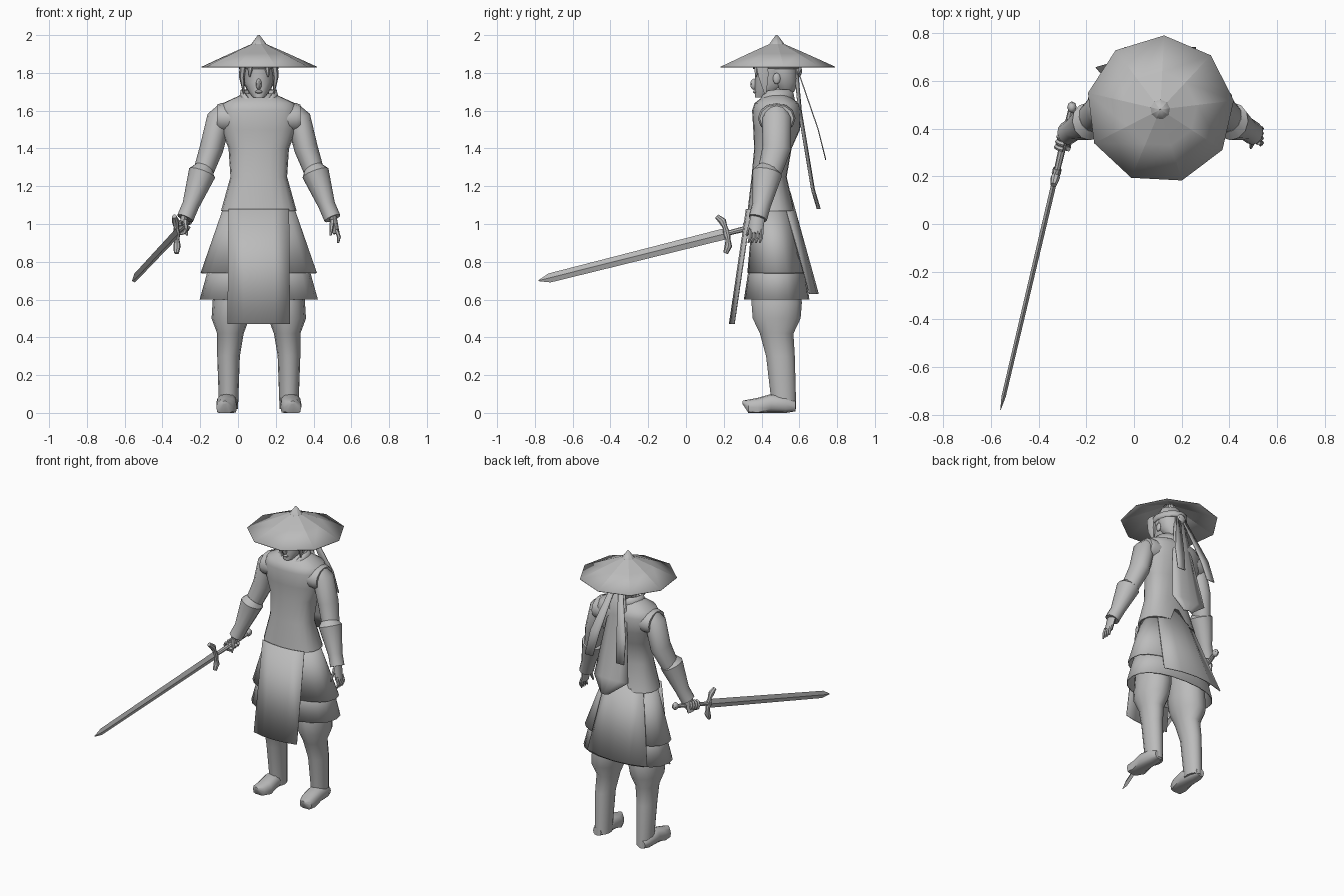
import bpy, bmesh, math
from mathutils import Vector, Matrix

# All parts are placed relative to the body's upright axis
BODY = Vector((.11, .48, 0))
X, Y, Z = Vector((1, 0, 0)), Vector((0, 1, 0)), Vector((0, 0, 1))

cube = bpy.data.objects.get("Cube")
if cube:
    bpy.data.objects.remove(cube, do_unlink=True)

grey = bpy.data.materials.new("clay_grey")
grey.use_nodes = True
grey.diffuse_color = (.5, .5, .5, 1)
grey.node_tree.nodes["Principled BSDF"].inputs["Base Color"].default_value = grey.diffuse_color


def finish(name, bm, thickness=0, angle=40):
    """Turn a bmesh into a shaded object, optionally with sheet thickness."""
    bmesh.ops.translate(bm, verts=bm.verts, vec=BODY)
    bmesh.ops.recalc_face_normals(bm, faces=bm.faces)
    mesh = bpy.data.meshes.new(name)
    bm.to_mesh(mesh)
    bm.free()
    mesh.materials.append(grey)
    mesh.polygons.foreach_set("use_smooth", [True] * len(mesh.polygons))
    mesh.set_sharp_from_angle(angle=math.radians(angle))
    obj = bpy.data.objects.new(name, mesh)
    bpy.context.collection.objects.link(obj)
    if thickness:
        solidify = obj.modifiers.new("thickness", "SOLIDIFY")
        solidify.thickness = thickness
        solidify.offset = 0


def skin(bm, rows, closed):
    """Bridge consecutive rows of vertices with quads."""
    for lower, upper in zip(rows, rows[1:]):
        count = len(lower)
        for k in range(count if closed else count - 1):
            j = (k + 1) % count
            bm.faces.new((lower[k], lower[j], upper[j], upper[k]))


def tube(name, sections, ratio=1, ref=Y, axis=None, sides=12, power=2, phase=0,
         thickness=0, angle=40):
    """Loft rings (x, y, z, radius) along a path; ratio widens them towards ref."""
    bm = bmesh.new()
    points = [Vector(section[:3]) for section in sections]
    rings = []
    for i, centre in enumerate(points):
        before, after = points[max(i - 1, 0)], points[min(i + 1, len(points) - 1)]
        tangent = axis or (after - before).normalized()
        u = ref.cross(tangent).normalized()
        v = tangent.cross(u) * ratio
        radius = sections[i][3]
        ring = []
        for k in range(sides):
            turn = math.tau * k / sides + phase
            c, s = [math.copysign(abs(w) ** (2 / power), w)
                    for w in (math.cos(turn), math.sin(turn))]
            spot = centre + (u * c + v * s) * radius
            spot.z = max(spot.z, 0)
            ring.append(bm.verts.new(spot))
        rings.append(ring)
    skin(bm, rings, True)
    if not thickness:
        bm.faces.new(rings[0])
        bm.faces.new(rings[-1])
    finish(name, bm, thickness, angle)


def upright(name, profile, **options):
    """Body-centred loft from (height, y, radius)."""
    tube(name, [(0, y, z, r) for z, y, r in profile], axis=Z, **options)


def sheet(name, rows, bow=0, columns=4):
    """Cloth strip from (x, y, z, half width); bow bends its side edges in y."""
    bm = bmesh.new()
    steps = [2 * c / columns - 1 for c in range(columns + 1)]
    skin(bm, [[bm.verts.new((x + k * w, y + bow * k * k, z)) for k in steps]
              for x, y, z, w in rows], False)
    finish(name, bm, thickness=.006)


def blob(name, centre, size):
    """Ellipsoid for small rounded details."""
    bm = bmesh.new()
    bmesh.ops.create_uvsphere(bm, u_segments=8, v_segments=6, radius=1,
                              matrix=Matrix.LocRotScale(Vector(centre), None, Vector(size)))
    finish(name, bm)


# Straw hat: nine-sided cone with a small spike
upright("hat", [(1.83, 0, .31), (1.9, 0, .155), (1.95, 0, .04), (2, 0, .002)],
        sides=9, phase=math.radians(87), thickness=.005, angle=8)

# Head, hair and headband
upright("neck", [(1.6, .01, .06), (1.76, 0, .05)])
upright("head", [(1.67, -.08, .03), (1.7, -.05, .055), (1.75, -.02, .08),
                 (1.87, -.01, .09), (1.92, 0, .05)], ratio=1.2, sides=14)
upright("hair", [(1.7, .05, .05), (1.75, .04, .09), (1.85, .02, .1), (1.92, 0, .06)], ratio=.85)
upright("headband", [(1.82, 0, .1), (1.86, 0, .1)], ratio=1.2, thickness=.008)
blob("headband_knot", (0, .11, 1.81), (.035, .025, .035))
blob("nose", (0, -.12, 1.74), (.015, .02, .03))
blob("lips", (0, -.11, 1.7), (.02, .015, .01))

# Sleeveless vest with a flared hem
upright("vest", [(1.07, -.03, .2), (1.25, -.04, .15), (1.4, -.02, .16), (1.5, 0, .2),
                 (1.6, 0, .21), (1.64, 0, .19), (1.69, 0, .08)],
        ratio=.62, sides=20, power=2.5)

# Standing collar, dipping to a V at the front
bm = bmesh.new()
lower, upper = [], []
for k in range(16):
    turn = math.tau * k / 16
    dip = max(0, -math.sin(turn)) ** 3
    for ring, r, z in ((lower, .105, 1.64 - dip * .05), (upper, .09, 1.71 - dip * .09)):
        ring.append(bm.verts.new((r * math.cos(turn), r * math.sin(turn) - .01, z)))
skin(bm, [lower, upper], True)
finish("collar", bm, thickness=.01)

# Layered skirt, hanging cloth panels and the wide ribbon behind
upright("skirt_upper", [(1.1, -.03, .18), (.74, 0, .305)],
        ratio=.5, sides=20, power=2.3, thickness=.006)
upright("skirt_lower", [(.85, 0, .24), (.6, 0, .31)],
        ratio=.55, sides=20, power=2.3, thickness=.006)
sheet("front_panel", [(0, -.16, 1.08, .16), (0, -.25, .47, .165)], bow=.025)
sheet("back_panel", [(0, .07, 1.17, .13), (-.04, .22, .63, .23)], bow=-.045)
sheet("wide_ribbon", [(0, .11, 1.82, .04), (0, .13, 1.6, .07), (0, .2, 1.18, .13),
                      (.03, .23, 1.08, .03)], bow=-.015)

# Parts on both sides of the body
for s, side in ((1, "left_"), (-1, "right_")):

    def limb(name, sections, **options):
        tube(side + name, [(s * x, y, z, r) for x, y, z, r in sections], **options)

    # Face framing and narrow ribbon
    blob(side + "ear", (s * .09, 0, 1.77), (.01, .02, .03))
    limb("hair_lock", [(.08, -.08, 1.87, .02), (.09, -.07, 1.78, .015), (.08, -.06, 1.69, .003)],
         ratio=2, sides=6)
    limb("fringe", [(.04, -.1, 1.87, .025), (.05, -.11, 1.78, .005)], sides=6)
    sheet(side + "ribbon", [(s * .02, .11, 1.82, .015), (s * .1, .22, 1.5, .035),
                            (s * .12, .26, 1.34, .03)], columns=2)

    # Arm, with a cuffed forearm
    limb("vest_armhole", [(.15, 0, 1.56, .1), (.2, 0, 1.56, .1), (.22, 0, 1.56, .09)],
         ratio=.8, ref=Z, axis=X)
    limb("upper_arm", [(.17, 0, 1.61, .045), (.21, 0, 1.56, .065), (.25, 0, 1.4, .063),
                       (.31, -.05, 1.23, .05)], ratio=1.2)
    limb("forearm", [(.29, -.04, 1.29, .055), (.3, -.05, 1.27, .073), (.36, -.08, 1.1, .045),
                     (.39, -.1, 1.03, .045)], ratio=1.1)
    limb("palm", [(.39, -.1, 1.05, .02), (.41, -.11, .95, .018)], ratio=2, sides=8)
    limb("thumb", [(.39, -.13, 1.02, .014), (.38, -.16, .94, .006)], sides=6)

    # Baggy trouser leg and shoe with a curled toe
    limb("leg", [(.13, 0, .78, .1), (.14, 0, .58, .105), (.15, 0, .5, .1), (.15, 0, .42, .07),
                 (.16, .02, .3, .06), (.16, .04, .02, .05)], ratio=1.3, axis=-Z, sides=14)
    limb("shoe", [(.17, .1, .035, .03), (.17, .05, .045, .05), (.17, -.03, .05, .055),
                  (.17, -.1, .03, .055), (.18, -.15, .03, .045), (.18, -.18, .055, .01)],
         ratio=.9, ref=Z, axis=-Y, power=2.5)

# Relaxed fingers of the left hand
for i in range(4):
    y = i * .02 - .14
    tube("left_finger", [(.41, y, .97, .011), (.425, y, .93, .01), (.42, y - .01, .9, .005)], sides=6)

# Sword, laid out by distance along its own axis
guard, tip = Vector((-.435, -.265, .95)), Vector((-.67, -1.26, .7))
length = (tip - guard).length
along = (tip - guard).normalized()
across = Z.cross(along).normalized()
rise = along.cross(across)


def sword_part(name, rows, **options):
    tube(name, [(*(guard + along * d), r) for d, r in rows], ref=Z, **options)


sword_part("sword_blade", [(0, .011), (length - .06, .009), (length, .001)],
           ratio=2.7, sides=4, angle=15)
sword_part("sword_grip", [(-.29, .013), (-.15, .016), (0, .013)], sides=8)
blob("sword_pommel", guard - along * .29, (.02, .025, .025))

# Crossguard with swept, knobbed ends
bar = []
for k in range(-3, 4):
    centre = guard + rise * k / 30 + along * (k / 3) ** 4 * .03
    bar.append((*centre, .02 if k % 2 == 0 else .013))
tube("sword_guard", bar, sides=8)

# Right fingers curled around the grip
for i in range(4):
    centre = guard - along * (.11 + i * .022)
    arc = []
    for k in range(7):
        turn = math.radians(80 + 45 * k)
        spot = centre + (across * math.cos(turn) + rise * math.sin(turn)) * .026
        arc.append((*spot, .011))
    tube("right_finger", arc, ref=along, sides=6)
